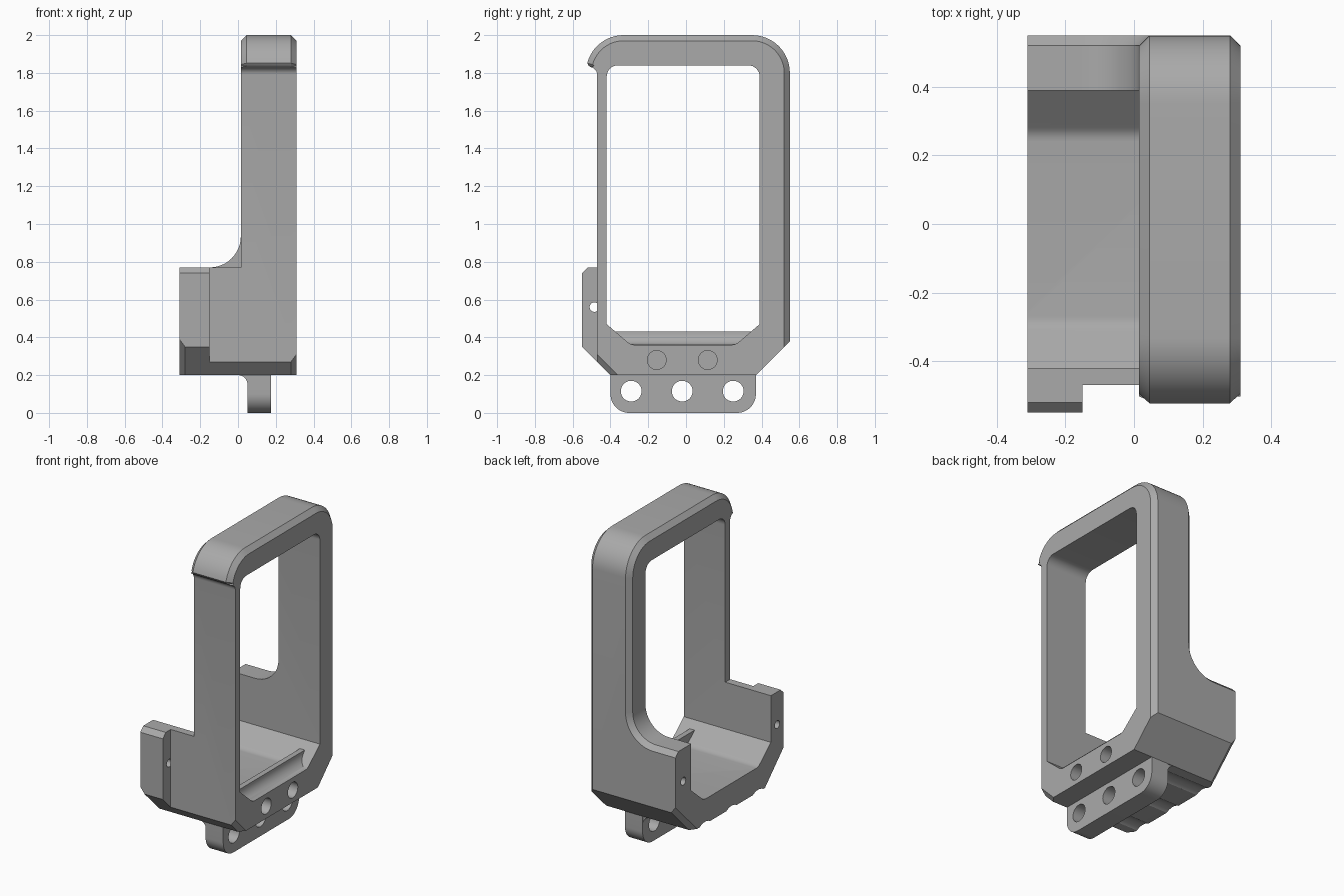
import bpy, bmesh
from math import sin, cos, radians

if "Cube" in bpy.data.objects:
    bpy.data.objects.remove(bpy.data.objects["Cube"])

grey = bpy.data.materials.new("plain grey")
grey.use_nodes = True
GREY = (0.4, 0.4, 0.4, 1)
grey.diffuse_color = GREY
grey.node_tree.nodes["Principled BSDF"].inputs["Base Color"].default_value = GREY


def arc(cx, cy, r, a, b, n=12):
    """Points of an arc from angle a to angle b in degrees."""
    angles = [radians(a + (b - a) * i / n) for i in range(n + 1)]
    return [(cx + r * cos(t), cy + r * sin(t)) for t in angles]


def loft(name, stations, axis="x"):
    """Solid through matching outlines; each station is (position, outline)."""
    bm = bmesh.new()
    rings = []
    for p, outline in stations:
        rings.append([bm.verts.new((p, u, v) if axis == "x" else (u, p, v))
                      for u, v in outline])
    n = len(rings[0])
    for a, b in zip(rings, rings[1:]):
        for i in range(n):
            j = (i + 1) % n
            bm.faces.new((a[i], a[j], b[j], b[i]))
    bm.faces.new(rings[0])
    bm.faces.new(rings[-1])
    bmesh.ops.recalc_face_normals(bm, faces=bm.faces)
    mesh = bpy.data.meshes.new(name)
    bm.to_mesh(mesh)
    bm.free()
    mesh.materials.append(grey)
    obj = bpy.data.objects.new(name, mesh)
    bpy.context.collection.objects.link(obj)
    return obj


def prism(name, outline, a, b, axis="x"):
    return loft(name, [(a, outline), (b, outline)], axis)


def rod(name, y, z, r, a, b):
    return prism(name, arc(y, z, r, 0, 350, 35), a, b)


def combine(target, tool, operation):
    """Apply a boolean and discard the tool."""
    bpy.context.view_layer.objects.active = target
    mod = target.modifiers.new("combine", "BOOLEAN")
    mod.operation, mod.solver, mod.object = operation, "EXACT", tool
    bpy.ops.object.modifier_apply(modifier=mod.name)
    bpy.data.objects.remove(tool)


# Tall frame with a hooked front lip and chamfered rim
def frame_outline(c, d):
    r = 0.2 - c
    back = 0.35 + r
    tip = arc(-0.33, 1.8, r, 90, 165)
    return ([(-0.47, 0.27 + d), (-0.4 + d, 0.2), (0.37, 0.2), (back, back - 0.17)]
            + arc(0.35, 1.8, r, 0, 90) + tip
            + [(tip[-1][0] + 0.008, 1.838)] + arc(-0.51, 1.79, 0.04, 80, 0, 6))


C = 0.03
body = loft("cage_body", [(0.015, frame_outline(C, 0)), (0.045, frame_outline(0, 0)),
                          (0.28, frame_outline(0, 0)), (0.31, frame_outline(C, 0.04))])


# Low cradle to the side of the frame
def cradle_outline(d):
    return [(-0.47, 0.77), (-0.47, 0.27 + d), (-0.4 + d, 0.2), (0.37 - d, 0.2),
            (0.55, 0.38 + d), (0.55, 0.7), (0.5, 0.77)]


def block_outline(d):
    return [(-0.52, 0.77), (-0.55, 0.74), (-0.55, 0.35 + d), (-0.4 + d, 0.2),
            (-0.25, 0.2), (-0.25, 0.77)]


# Back cradle wall sweeping up into the frame
def sweep_outline(c):
    return ([(0.1, 0.5), (-0.31, 0.5), (-0.31, 0.77 - c)]
            + arc(-0.15, 0.935, 0.165 + c, 270, 360) + [(0.1, 0.935)])


cradle = loft("cradle", [(-0.31, cradle_outline(0.04)), (-0.28, cradle_outline(0)),
                         (0.1, cradle_outline(0))])
block = loft("front_block", [(-0.31, block_outline(0.04)), (-0.28, block_outline(0)),
                             (-0.15, block_outline(0))])
sweep = loft("back_sweep", [(0.36, sweep_outline(0)), (0.52, sweep_outline(0)),
                            (0.55, sweep_outline(C))], "y")
for part in (cradle, block, sweep):
    combine(body, part, "UNION")

# Central opening
opening = ([(-0.42, 0.47)] + arc(-0.27, 0.42, 0.06, 225, 270, 4)
           + arc(0.24, 0.42, 0.06, 270, 315, 4) + [(0.39, 0.47)]
           + arc(0.33, 1.78, 0.06, 0, 90, 8) + arc(-0.36, 1.78, 0.06, 90, 180, 8))
combine(body, prism("opening_cutter", opening, -0.5, 0.5), "DIFFERENCE")

# Retaining lip across the floor
lip = ([(0.2, 0.33), (0.2, 0.43), (0.235, 0.43)]
       + arc(0.305, 0.43, 0.07, 190, 270, 8) + [(0.305, 0.33)])
combine(body, prism("floor_lip", lip, -0.44, 0.41, "y"), "UNION")

# Hanging mount plate with a filleted root
plate = ([(-0.35, 0.25), (-0.4, 0.2)] + arc(-0.3, 0.1, 0.1, 180, 270)
         + arc(0.27, 0.1, 0.1, 270, 360) + [(0.37, 0.2), (0.32, 0.25)])
combine(body, prism("mount_plate", plate, 0.05, 0.175), "UNION")
root = arc(0.0, 0.15, 0.05, 90, 0, 8) + [(0.1, 0.15), (0.1, 0.22), (0.0, 0.22)]
combine(body, prism("plate_root", root, -0.395, 0.365, "y"), "UNION")

# Plate holes with clearance grooves, screw pockets and end sockets
for y in (-0.29, -0.02, 0.25):
    combine(body, rod("groove_cutter", y, 0.115, 0.1, -0.5, 0.05), "DIFFERENCE")
    combine(body, rod("hole_cutter", y, 0.115, 0.055, 0.0, 0.4), "DIFFERENCE")
for y in (-0.155, 0.115):
    combine(body, rod("pocket_cutter", y, 0.28, 0.05, 0.1, 0.5), "DIFFERENCE")
for y in (-0.485, 0.47):
    combine(body, rod("socket_cutter", y, 0.56, 0.025, -0.5, -0.15), "DIFFERENCE")

bpy.ops.object.select_all(action="DESELECT")
body.select_set(True)
bpy.context.view_layer.objects.active = body
bpy.ops.object.shade_smooth_by_angle(angle=radians(25))
